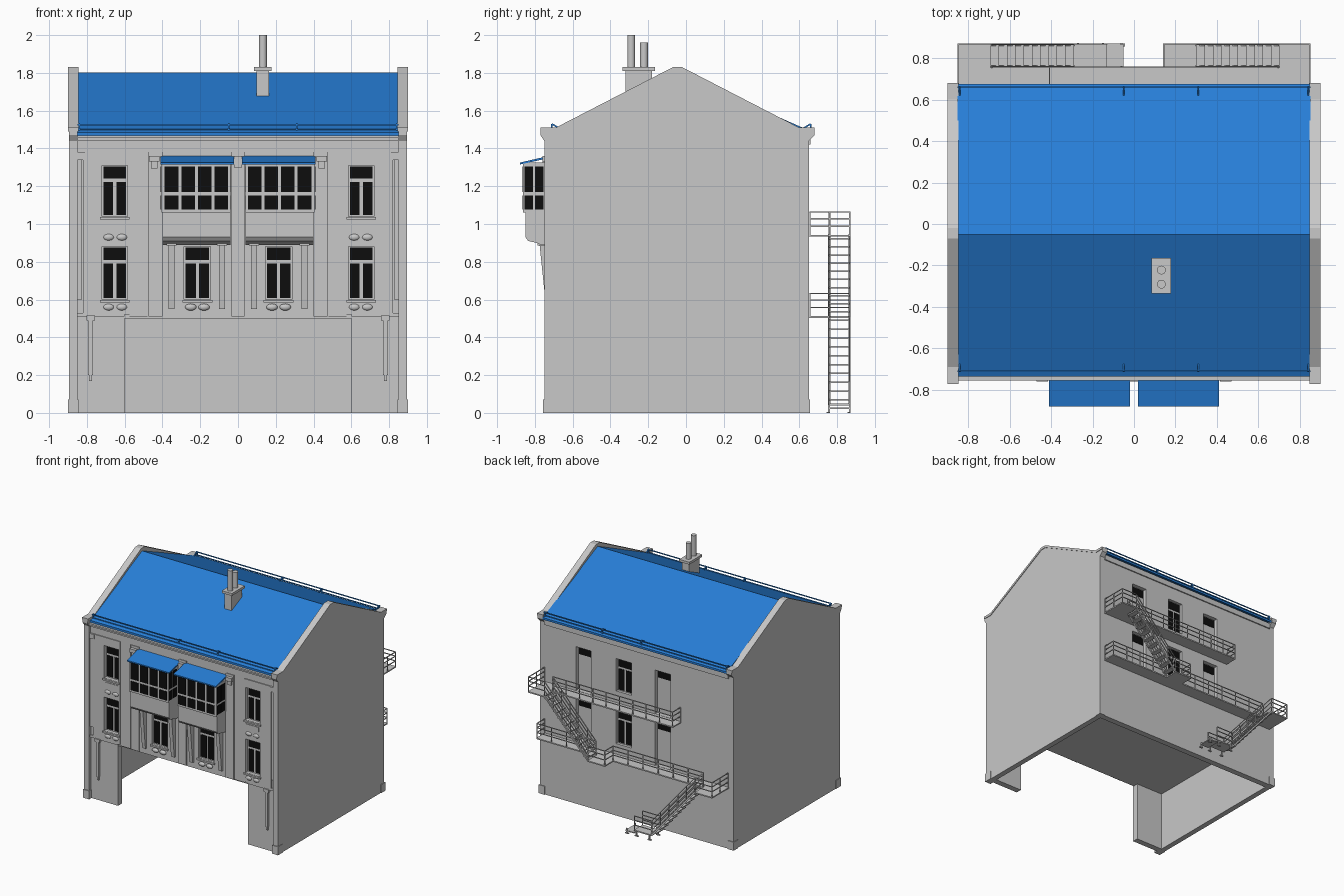
import bpy, bmesh, math
from mathutils import Vector, Matrix

if "Cube" in bpy.data.objects:
    bpy.data.objects.remove(bpy.data.objects["Cube"], do_unlink=True)


def material(name, rgb):
    m = bpy.data.materials.new(name)
    m.use_nodes = True
    m.diffuse_color = (*rgb, 1)
    m.node_tree.nodes["Principled BSDF"].inputs["Base Color"].default_value = (*rgb, 1)
    return m


GREY = material("grey_plaster", (0.58, 0.58, 0.58))
BLUE = material("blue_roof", (0.02, 0.21, 0.68))
BLACK = material("black_glass", (0.004, 0.004, 0.004))


def make(name, bm, mat):
    bmesh.ops.recalc_face_normals(bm, faces=bm.faces)
    me = bpy.data.meshes.new(name)
    bm.to_mesh(me)
    bm.free()
    me.materials.append(mat)
    ob = bpy.data.objects.new(name, me)
    bpy.context.collection.objects.link(ob)
    return ob


def add_box(bm, x0, x1, y0, y1, z0, z1):
    size = Matrix.Diagonal((abs(x1 - x0), abs(y1 - y0), abs(z1 - z0), 1))
    mid = Matrix.Translation(((x0 + x1) / 2, (y0 + y1) / 2, (z0 + z1) / 2))
    bmesh.ops.create_cube(bm, size=1, matrix=mid @ size)


def boxes(name, mat, items):
    bm = bmesh.new()
    for b in items:
        add_box(bm, *b)
    return make(name, bm, mat)


def both(items):
    return items + [(-b[1], -b[0], *b[2:]) for b in items]


def beam(bm, p, q, w=0.006):
    p, q = Vector(p), Vector(q)
    d = q - p
    rot = d.to_track_quat('Z', 'Y').to_matrix().to_4x4()
    bmesh.ops.create_cube(bm, size=1, matrix=Matrix.Translation((p + q) / 2) @ rot
                          @ Matrix.Diagonal((w, w, d.length, 1)))


def extrude(name, mat, profile, spans):
    """Extrude a y-z profile along x over each span."""
    bm = bmesh.new()
    for x0, x1 in spans:
        ends = [[bm.verts.new((x, y, z)) for y, z in profile] for x in (x0, x1)]
        n = len(profile)
        for e in ends:
            bm.faces.new(e)
        for i in range(n):
            j = (i + 1) % n
            bm.faces.new((ends[0][i], ends[0][j], ends[1][j], ends[1][i]))
    return make(name, bm, mat)


def wall(name, x0, x1, z0, z1, y, thick, holes):
    """Upright wall, centred on y, with rectangular openings."""
    xs = sorted({x0, x1} | {v for h in holes for v in h[:2] if x0 < v < x1})
    zs = sorted({z0, z1} | {v for h in holes for v in h[2:] if z0 < v < z1})
    bm = bmesh.new()
    grid = {}
    for a, b in zip(xs, xs[1:]):
        for c, d in zip(zs, zs[1:]):
            mx, mz = (a + b) / 2, (c + d) / 2
            if any(h[0] < mx < h[1] and h[2] < mz < h[3] for h in holes):
                continue
            bm.faces.new([grid.setdefault(k, None) or grid.update({k: bm.verts.new((k[0], y, k[1]))})
                          or grid[k] for k in ((a, c), (b, c), (b, d), (a, d))])
    ob = make(name, bm, GREY)
    mod = ob.modifiers.new("thickness", 'SOLIDIFY')
    mod.thickness, mod.offset = thick, 0
    return ob


# Gable walls with parapets, kneelers and corner plinths
SIDES = [(0.85, 0.895), (-0.895, -0.85)]
extrude("gable_walls", GREY, [(-0.75, 0), (0.65, 0), (0.65, 1.44), (0.68, 1.47), (0.68, 1.51), (0.60, 1.51),
                              (-0.02, 1.83), (-0.07, 1.83), (-0.69, 1.51), (-0.77, 1.51), (-0.77, 1.47),
                              (-0.75, 1.44)], SIDES)
extrude("parapet_coping", GREY, [(0.68, 1.49), (0.68, 1.51), (0.60, 1.51), (-0.02, 1.83), (-0.07, 1.83),
                                 (-0.69, 1.51), (-0.77, 1.51), (-0.77, 1.49), (-0.69, 1.49), (-0.07, 1.81),
                                 (-0.02, 1.81), (0.60, 1.49)], [(0.845, 0.9), (-0.9, -0.845)])
boxes("corner_plinths", GREY, both([(0.845, 0.9, -0.757, -0.69, 0, 0.07), (0.845, 0.9, 0.6, 0.657, 0, 0.07)]))

# Front and back walls with openings, floor slab
ROWS = [(0.60, 0.88), (1.04, 1.31)]
side_win = [(0.585, 0.72, a, b) for a, b in ROWS]
front_win = side_win + [(0.145, 0.285, *ROWS[0])]
front_win += [(-b, -a, c, d) for a, b, c, d in front_win]
wall("front_wall", -0.85, 0.85, 0, 1.46, -0.70, 0.05, front_win + [(-0.6, 0.6, 0, 0.51)])
DOORS = [(x, x + 0.14, z, z + 0.365) for x in (0.42, -0.31) for z in (0.515, 0.945)]
BACK_WIN = [(0.05, 0.19, a, b) for a, b in ROWS]
wall("back_wall", -0.85, 0.85, 0, 1.46, 0.625, 0.05, DOORS + BACK_WIN)
boxes("floor_slab", GREY, [(-0.85, 0.85, -0.72, 0.64, 0.50, 0.512)])
for s, side in ((1, "left"), (-1, "right")):
    a, b = sorted((s * 0.575, s * 0.82))
    wall(side + "_window_panel", a, b, 0.52, 1.38, -0.73, 0.015, front_win)

# Windows and doors: grey frames with thin black panes
frames, panes = [], []


def transom(x0, x1, z1, y, s):
    panes.append((x0 + 0.008, x1 - 0.008, y + s * 0.012, y + s * 0.016, z1 - 0.07, z1 - 0.005))


def window(x0, x1, z0, z1, y, s):
    frames.append((x0, x1, y, y + s * 0.012, z0, z1))
    transom(x0, x1, z1, y, s)
    xm = (x0 + x1) / 2
    for a, b in ((x0 + 0.008, xm - 0.008), (xm + 0.008, x1 - 0.008)):
        panes.append((a, b, y + s * 0.012, y + s * 0.016, z0 + 0.008, z1 - 0.088))


for w in front_win:
    window(*w, -0.695, -1)
for w in BACK_WIN:
    window(*w, 0.615, 1)
for d in DOORS:
    frames.append((d[0], d[1], 0.605, 0.617, d[2], d[3]))
    transom(d[0], d[1], d[3], 0.605, 1)
boxes("window_frames_and_doors", GREY, frames)
boxes("window_panes", BLACK, panes)

# Facade trim: pilaster strips, bands, cornice, sills, corbels, hanging pilasters
boxes("facade_trim", GREY, both([
    (0.48, 0.575, -0.73, -0.72, 0.51, 1.38), (0.40, 0.475, -0.735, -0.72, 0.51, 1.38),
    (0.825, 0.85, -0.735, -0.72, 0.60, 1.34), (0.81, 0.86, -0.745, -0.72, 1.34, 1.38),
    (0.415, 0.47, -0.76, -0.72, 1.33, 1.36), (0.425, 0.46, -0.75, -0.72, 1.295, 1.33),
    (0.575, 0.73, -0.75, -0.72, 1.025, 1.038), (0.575, 0.73, -0.75, -0.72, 0.585, 0.598),
    (0.135, 0.295, -0.74, -0.72, 0.585, 0.598), (0.59, 0.71, -0.742, -0.73, 0.97, 1.01),
    (0.6, 0.85, -0.735, -0.72, 0.51, 0.53)]))
boxes("centre_pilaster", GREY, [(-0.035, 0.035, -0.735, -0.72, 0.51, 1.38), (-0.02, 0.02, -0.76, -0.72, 1.30, 1.36)])
boxes("cornice", GREY, [(-0.85, 0.85, -0.73, -0.72, 1.38, 1.44), (-0.85, 0.85, -0.745, -0.70, 1.44, 1.455),
                        (-0.85, 0.85, -0.755, -0.70, 1.455, 1.468), (-0.85, 0.85, 0.64, 0.66, 1.42, 1.465)])
boxes("hanging_pilasters", GREY, both([(0.757, 0.803, -0.745, -0.72, 0.49, 0.515), (0.767, 0.793, -0.742, -0.72, 0.20, 0.49),
                                       (0.772, 0.788, -0.736, -0.72, 0.17, 0.20)]))

# Carved bosses under the windows
bm = bmesh.new()
for s in (1, -1):
    for cx, cz in ((0.65, 0.93), (0.65, 0.56), (0.215, 0.56)):
        for dx in (-0.035, 0.035):
            bmesh.ops.create_uvsphere(bm, u_segments=12, v_segments=8, radius=1, matrix=Matrix.Translation(
                (s * cx + dx, -0.733, cz)) @ Matrix.Diagonal((0.03, 0.014, 0.018, 1)))
for f in bm.faces:
    f.smooth = True
make("carved_bosses", bm, GREY)

# Bay windows with aprons, brackets and little roofs
BAYS = [(0.04, 0.40), (-0.40, -0.04)]
extrude("bay_aprons", GREY, [(-0.72, 1.06), (-0.85, 1.06), (-0.85, 0.93), (-0.835, 0.91), (-0.79, 0.90),
                             (-0.77, 0.89), (-0.72, 0.89)], BAYS)
boxes("bay_frames", GREY, both([(0.04, 0.405, -0.862, -0.72, 1.06, 1.325)]))
glass = []
for z0, z1 in ((1.077, 1.152), (1.17, 1.305)):
    for i in range(4):
        x = 0.052 + i * 0.088
        glass.append((x, x + 0.072, -0.866, -0.862, z0, z1))
    for y in (-0.856, -0.80):
        glass += [(0.405, 0.409, y, y + 0.045, z0, z1), (0.036, 0.04, y, y + 0.045, z0, z1)]
boxes("bay_panes", BLACK, both(glass))
extrude("bay_roofs", BLUE, [(-0.88, 1.315), (-0.72, 1.35), (-0.72, 1.362), (-0.88, 1.325)],
        [(0.02, 0.41), (-0.41, -0.02)])
spots = [s * x for s in (1, -1) for x in (0.085, 0.352)]
extrude("bay_brackets", GREY, [(-0.72, 0.55), (-0.738, 0.55), (-0.745, 0.60), (-0.775, 0.89), (-0.72, 0.89)],
        [(x - 0.015, x + 0.015) for x in spots])
boxes("bracket_capitals", GREY, [(x - 0.026, x + 0.026, -0.785, -0.72, 0.885, 0.92) for x in spots])

# Main roof with eaves rails
extrude("main_roof", BLUE, [(-0.735, 1.468), (-0.05, 1.785), (0.675, 1.468), (0.675, 1.485), (-0.05, 1.803),
                            (-0.735, 1.485)], [(-0.85, 0.85)])
bm = bmesh.new()
for y, s in ((-0.71, 1), (0.66, -1)):
    for z in (1.50, 1.525):
        beam(bm, (-0.85, y, z), (0.85, y, z), 0.007)
    for x in (-0.84, -0.05, 0.31, 0.84):
        beam(bm, (x, y, 1.48), (x, y, 1.53), 0.008)
        beam(bm, (x, y, 1.53), (x, y + s * 0.05, 1.50), 0.008)
make("eaves_rails", bm, BLUE)

# Chimney with two pots
boxes("chimney_stack", GREY, [(0.098, 0.165, -0.32, -0.18, 1.66, 1.81), (0.085, 0.178, -0.335, -0.165, 1.81, 1.83)])
bm = bmesh.new()
for y, top in ((-0.29, 2.0), (-0.222, 1.96)):
    bmesh.ops.create_cone(bm, cap_ends=True, segments=20, radius1=0.021, radius2=0.021, depth=top - 1.82,
                          matrix=Matrix.Translation((0.132, y, (top + 1.82) / 2)))
for f in bm.faces:
    f.smooth = len(f.verts) == 4
make("chimney_pots", bm, GREY)


# Rear galleries and stairs
def railing(bm, p, q):
    p, q = Vector(p), Vector(q)
    for h in (0.045, 0.085, 0.12):
        beam(bm, p + Vector((0, 0, h)), q + Vector((0, 0, h)))
    n = max(1, round((q - p).length / 0.13))
    for i in range(n + 1):
        c = p.lerp(q, i / n)
        beam(bm, c, c + Vector((0, 0, 0.12)))


def path(bm, z, pts):
    for a, b in zip(pts, pts[1:]):
        railing(bm, (*a, z), (*b, z))


def stair(bm, x_top, z_top, x_low, z_low, n=10):
    for y in (0.758, 0.865):
        ends = (x_top, y, z_top), (x_low, y, z_low)
        beam(bm, *ends, 0.012)
        railing(bm, *ends)
    for i in range(n):
        t = (i + 0.5) / n
        x, z = x_top + (x_low - x_top) * t, z_top + (z_low - z_top) * t
        add_box(bm, x - 0.02, x + 0.02, 0.758, 0.865, z - 0.004, z + 0.004)


IN, OUT, WALL = 0.757, 0.867, 0.655
LOW, HIGH = 0.513, 0.943
boxes("gallery_decks", GREY, [
    (-0.85, 0.85, 0.65, 0.76, LOW - 0.01, LOW), (-0.85, -0.69, 0.76, 0.87, LOW - 0.01, LOW),
    (0.14, 0.30, 0.76, 0.87, LOW - 0.01, LOW), (-0.41, 0.85, 0.65, 0.76, HIGH - 0.01, HIGH),
    (0.70, 0.85, 0.76, 0.87, HIGH - 0.01, HIGH), (-0.29, -0.13, 0.757, 0.87, 0.04, 0.05),
    (-0.13, -0.05, 0.757, 0.87, 0.02, 0.028)])
bm = bmesh.new()
path(bm, LOW, [(-0.847, WALL), (-0.847, OUT), (-0.69, OUT)])
path(bm, LOW, [(-0.69, IN), (0.143, IN), (0.143, OUT), (0.30, OUT)])
path(bm, LOW, [(0.30, IN), (0.847, IN), (0.847, WALL)])
path(bm, HIGH, [(-0.407, WALL), (-0.407, IN), (0.70, IN)])
path(bm, HIGH, [(0.70, OUT), (0.847, OUT), (0.847, WALL)])
for y in (IN, OUT):
    path(bm, 0.045, [(-0.29, y), (-0.13, y)])
    for x in (-0.27, -0.15, -0.06):
        beam(bm, (x, y, 0.0), (x, y, 0.045), 0.01)
        add_box(bm, x - 0.016, x + 0.016, y - 0.012, y + 0.003, 0, 0.006)
make("gallery_railings", bm, GREY)
bm = bmesh.new()
stair(bm, -0.69, LOW, -0.29, 0.045)
stair(bm, 0.70, HIGH, 0.30, LOW)
make("rear_stairs", bm, GREY)
